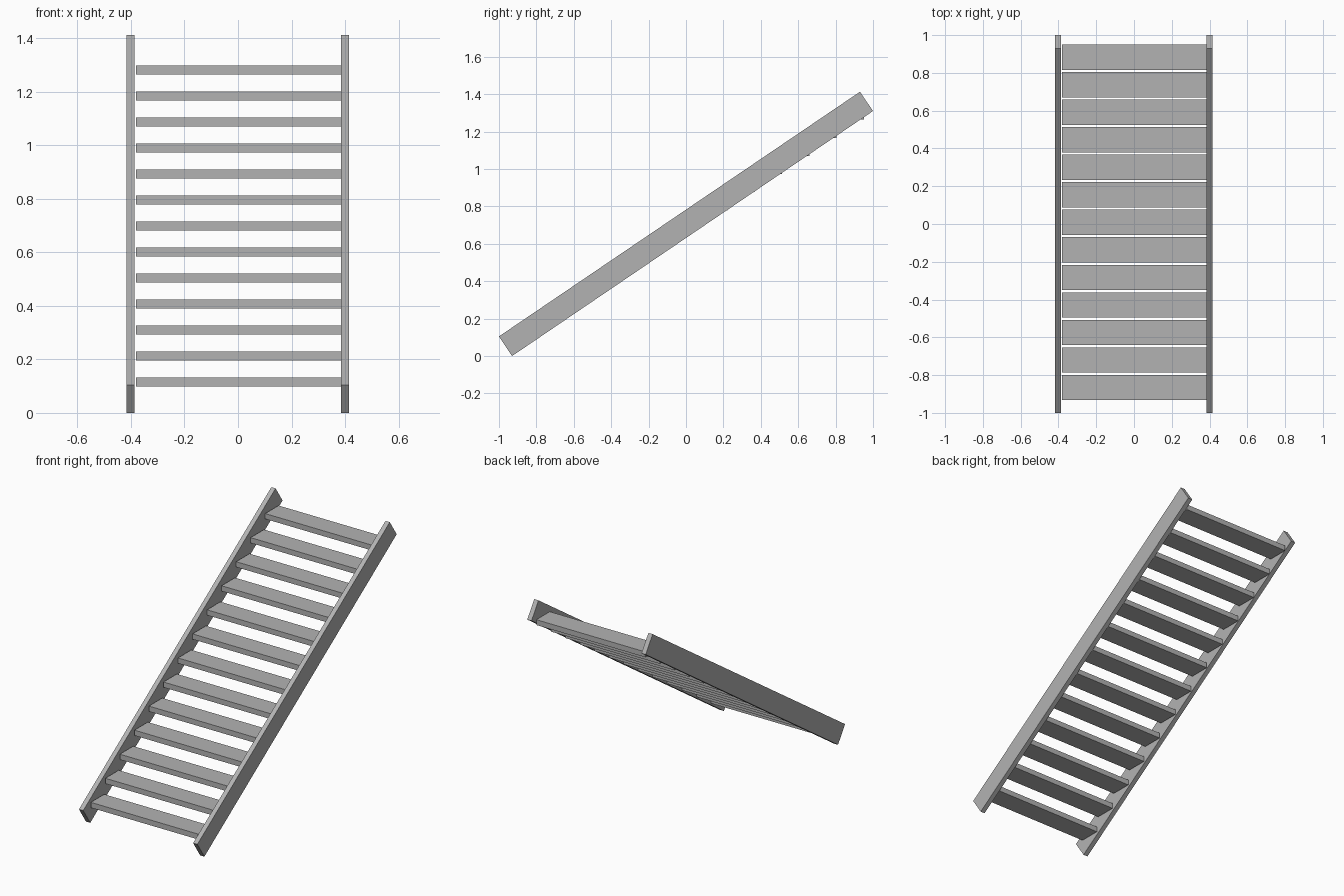
import bpy

# Remove the default cube
cube = bpy.data.objects.get("Cube")
if cube:
    bpy.data.objects.remove(cube, do_unlink=True)

GREY = (0.45, 0.45, 0.45, 1)
mat = bpy.data.materials.new("plain_grey")
mat.use_nodes = True
mat.diffuse_color = GREY
mat.node_tree.nodes["Principled BSDF"].inputs["Base Color"].default_value = GREY


def extrude_profile(name, profile, x0, x1):
    """Sweep a closed side profile of (y, z) points from x0 to x1."""
    n = len(profile)
    verts = [(x, y, z) for x in (x0, x1) for y, z in profile]
    faces = [tuple(reversed(range(n))), tuple(range(n, 2 * n))]
    faces += [(i, (i + 1) % n, (i + 1) % n + n, i + n) for i in range(n)]
    mesh = bpy.data.meshes.new(name)
    mesh.from_pydata(verts, [], faces)
    mesh.materials.append(mat)
    obj = bpy.data.objects.new(name, mesh)
    bpy.context.collection.objects.link(obj)
    return obj


# Sloping side boards with square-cut ends
board = [(-0.93, 0), (1, 1.31), (0.93, 1.413), (-1, 0.105)]
extrude_profile("left_stringer", board, 0.385, 0.415)
extrude_profile("right_stringer", board, -0.417, -0.387)

# Flat treads climbing between the boards
STEPS, DEPTH, THICK = 13, 0.134, 0.034
RUN, RISE = 0.1458, 0.0971
for i in range(STEPS):
    y, z = -0.933 + i * RUN, 0.099 + i * RISE
    tread = [(y, z), (y + DEPTH, z), (y + DEPTH, z + THICK), (y, z + THICK)]
    extrude_profile(f"tread_{i + 1}", tread, -0.381, 0.385)
